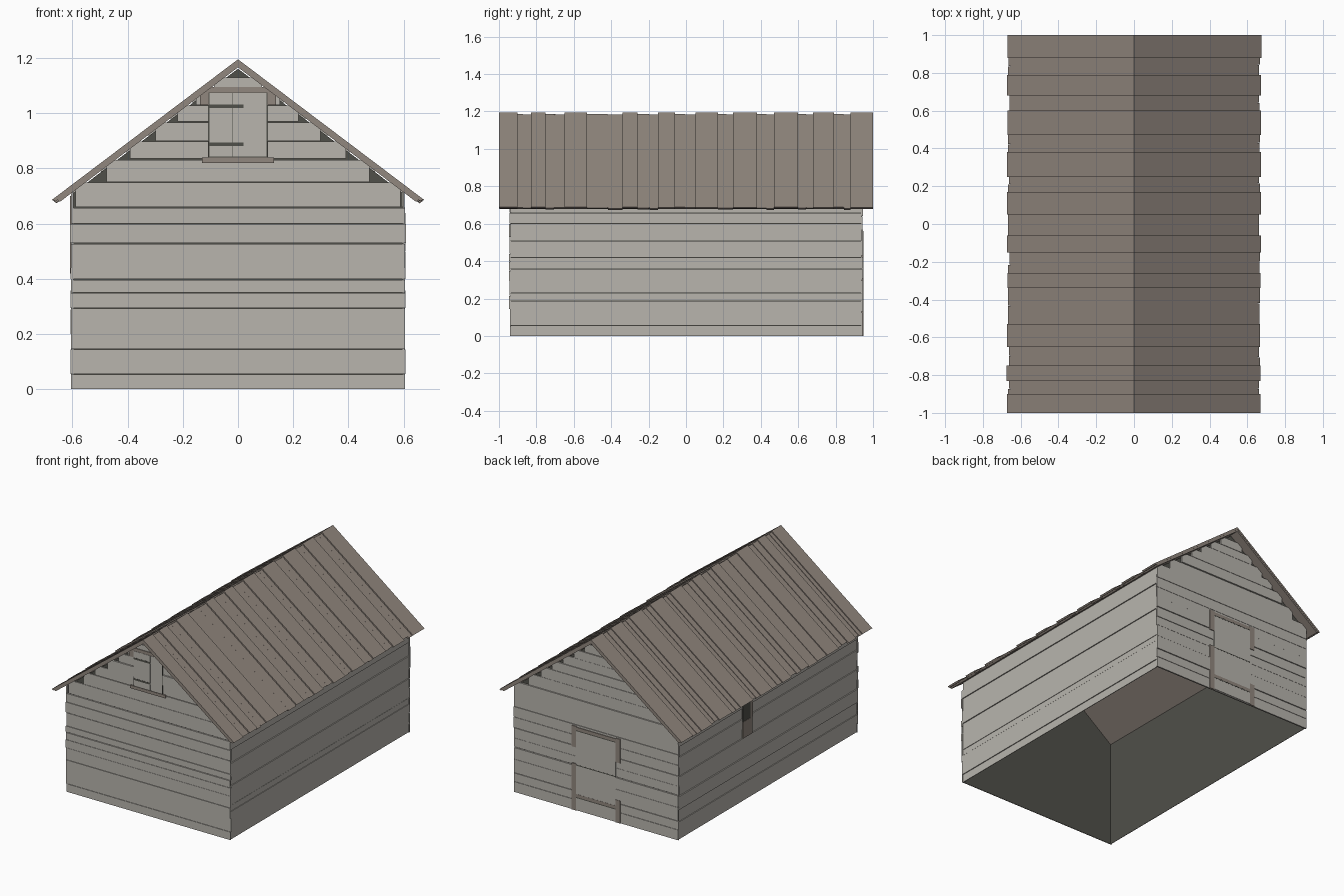
import bpy, bmesh, random

random.seed(4)
if "Cube" in bpy.data.objects:
    bpy.data.objects.remove(bpy.data.objects["Cube"])

SLOPE, RIDGE = 0.755, 1.195
HALF_X, HALF_Y = 0.595, 0.935
SKIN = 0.001  # clearance between the shell and its cladding


def material(name, rgb):
    m = bpy.data.materials.new(name)
    m.use_nodes = True
    m.diffuse_color = (*rgb, 1)
    m.node_tree.nodes["Principled BSDF"].inputs["Base Color"].default_value = (*rgb, 1)
    return m


GREY = material("weathered grey", (0.48, 0.46, 0.42))
BROWN = material("brown wood", (0.285, 0.243, 0.21))
DARK = material("dark interior", (0.08, 0.079, 0.067))


def finish(bm, name, *mats):
    mesh = bpy.data.meshes.new(name)
    bm.to_mesh(mesh)
    bm.free()
    for m in mats:
        mesh.materials.append(m)
    ob = bpy.data.objects.new(name, mesh)
    bpy.context.collection.objects.link(ob)


def prism(bm, profile, y0, y1):
    """Extrude an (x, z) outline along y."""
    a = [bm.verts.new((x, y0, z)) for x, z in profile]
    b = [bm.verts.new((x, y1, z)) for x, z in profile]
    n = len(profile)
    faces = [bm.faces.new((a[i], a[(i + 1) % n], b[(i + 1) % n], b[i])) for i in range(n)]
    faces += [bm.faces.new(a[::-1]), bm.faces.new(b)]
    bmesh.ops.recalc_face_normals(bm, faces=faces)


def box(bm, x0, x1, y0, y1, z0, z1):
    prism(bm, [(x0, z0), (x1, z0), (x1, z1), (x0, z1)], y0, y1)


# Hollow body, open underneath, with brown roof lining
bm = bmesh.new()
eave = RIDGE - 0.034 - SLOPE * HALF_X
prism(bm, [(-HALF_X, 0), (HALF_X, 0), (HALF_X, eave), (0, RIDGE - 0.034), (-HALF_X, eave)],
      -HALF_Y, HALF_Y)
bm.normal_update()
bmesh.ops.delete(bm, geom=[f for f in bm.faces if f.normal.z < -0.9], context="FACES")
for f in bm.faces:
    f.material_index = 1 if f.normal.z > 0.5 else 0
finish(bm, "barn_shell", DARK, BROWN)

# Horizontal planks on the two gable walls, stepped under the roof
front_rows = [0, .055, .145, .215, .295, .35, .4, .44, .53, .6, .66, .75, .835, .9, .97, 1.03, 1.08, 1.13]
back_rows = [0, .07, .13, .22, .3, .36, .43, .5, .57, .64, .74, .82, .89, .95, 1.01, 1.07, 1.13]


def gable_wall(name, rows, side):
    bm = bmesh.new()
    for z0, z1 in zip(rows, rows[1:]):
        half = min(0.604 + random.uniform(0, 0.004), (RIDGE - z1) / SLOPE)
        depth = random.uniform(0.006, 0.012)
        ys = sorted((side * (HALF_Y + SKIN), side * (HALF_Y + depth)))
        box(bm, -half, half, *ys, z0, z1 - random.choice((0.001, 0.002, 0.004)))
    finish(bm, name, GREY)


gable_wall("front_planks", front_rows, -1)
gable_wall("back_planks", back_rows, 1)

# Horizontal planks on the long walls
left_rows = [0, .055, .19, .23, .36, .42, .51, .6, .66, .72]
right_rows = [0, .06, .12, .2, .29, .35, .42, .48, .55, .62, .72]


def side_wall(name, rows, side):
    bm = bmesh.new()
    for i, (z0, z1) in enumerate(zip(rows, rows[1:])):
        depth = random.uniform(0.004, 0.007) + 0.004 * (i % 2)
        xs = sorted((side * (HALF_X + SKIN), side * (HALF_X + depth)))
        end = HALF_Y + random.uniform(0.002, 0.008)
        box(bm, *xs, -end, end, z0, min(z1, 0.715) - 0.002)
    finish(bm, name, GREY)


side_wall("left_side_planks", left_rows, 1)
side_wall("right_side_planks", right_rows, -1)

# Roof boards from ridge to eave, with raised boards lapping the sunken ones
seams = [-1, -.9, -.83, -.75, -.65, -.53, -.34, -.26, -.15, -.06, .05,
         .17, .25, .38, .47, .6, .68, .79, .88, 1]


def roof_board(bm, s, y0, y1, top, reach):
    low = top - 0.015
    prism(bm, [(0, top), (s * reach, top - SLOPE * reach),
               (s * (reach - 0.01), low - SLOPE * (reach - 0.01)), (0, low)], y0, y1)


for name, s in (("left_roof", 1), ("right_roof", -1)):
    bm = bmesh.new()
    for i, (y0, y1) in enumerate(zip(seams, seams[1:])):
        if i % 2 == 0:
            roof_board(bm, s, y0, y1, RIDGE, random.uniform(0.668, 0.674))
        else:
            # sunken strip split into two narrow boards
            mid = y0 + (y1 - y0) * random.uniform(0.4, 0.6)
            roof_board(bm, s, y0, mid - 0.001, RIDGE - 0.008, random.uniform(0.660, 0.668))
            roof_board(bm, s, mid + 0.001, y1, RIDGE - 0.010, random.uniform(0.660, 0.668))
    # continuous sheet beneath the boards
    roof_board(bm, s, -0.998, 0.998, RIDGE - 0.014, 0.655)
    finish(bm, name, BROWN)

# Front loft window: lintel, sill, post ends and shutters
F = -HALF_Y
bm = bmesh.new()
box(bm, -.13, .13, F - .015, F - SKIN, 1.075, 1.095)
box(bm, -.13, .13, F - .015, F - SKIN, .82, .84)
for s in (-1, 1):
    x0, x1 = sorted((s * .107, s * .138))
    box(bm, x0, x1, F - .014, F - SKIN, 1.03, 1.075)
finish(bm, "loft_window_frame", BROWN)

bm = bmesh.new()
box(bm, -.108, .108, F - .0125, F - SKIN, .84, 1.075)
for z in (.887, 1.025):
    box(bm, -.105, .02, F - .015, F - SKIN, z - .006, z + .006)
finish(bm, "loft_window_gaps", DARK)

bm = bmesh.new()
for x0, x1 in ((-.104, -.021), (-.02, .018), (.019, .104)):
    box(bm, x0, x1, F - .014, F - SKIN, .843, 1.073)
finish(bm, "loft_shutters", GREY)

# Back door: posts broken by the lapping planks, lintel, brace and panel
B = HALF_Y
bm = bmesh.new()
for x0, x1, z0, z1 in ((.145, .18, .42, .56), (.145, .18, 0, .31),
                       (-.18, -.145, .4, .56), (-.18, -.145, 0, .15),
                       (-.145, .145, .535, .555), (-.145, .145, .09, .11)):
    box(bm, x0, x1, B + SKIN, B + .0145, z0, z1)
finish(bm, "back_door_frame", BROWN)

bm = bmesh.new()
box(bm, -.145, .145, B + SKIN, B + .0135, .005, .53)
finish(bm, "back_door_panel", GREY)

bm = bmesh.new()
for z in (.084, .3, .529):
    box(bm, -.145, .145, B + SKIN, B + .0142, z, z + .006)
finish(bm, "back_door_gaps", DARK)

# Small side window under the eave
X = -HALF_X
bm = bmesh.new()
box(bm, X - .014, X - SKIN, .17, .27, .42, .53)
box(bm, X - .014, X - SKIN, .165, .19, .53, .7)
finish(bm, "side_window_frame", BROWN)
bm = bmesh.new()
box(bm, X - .0125, X - SKIN, .19, .27, .53, .7)
finish(bm, "side_window_opening", DARK)
